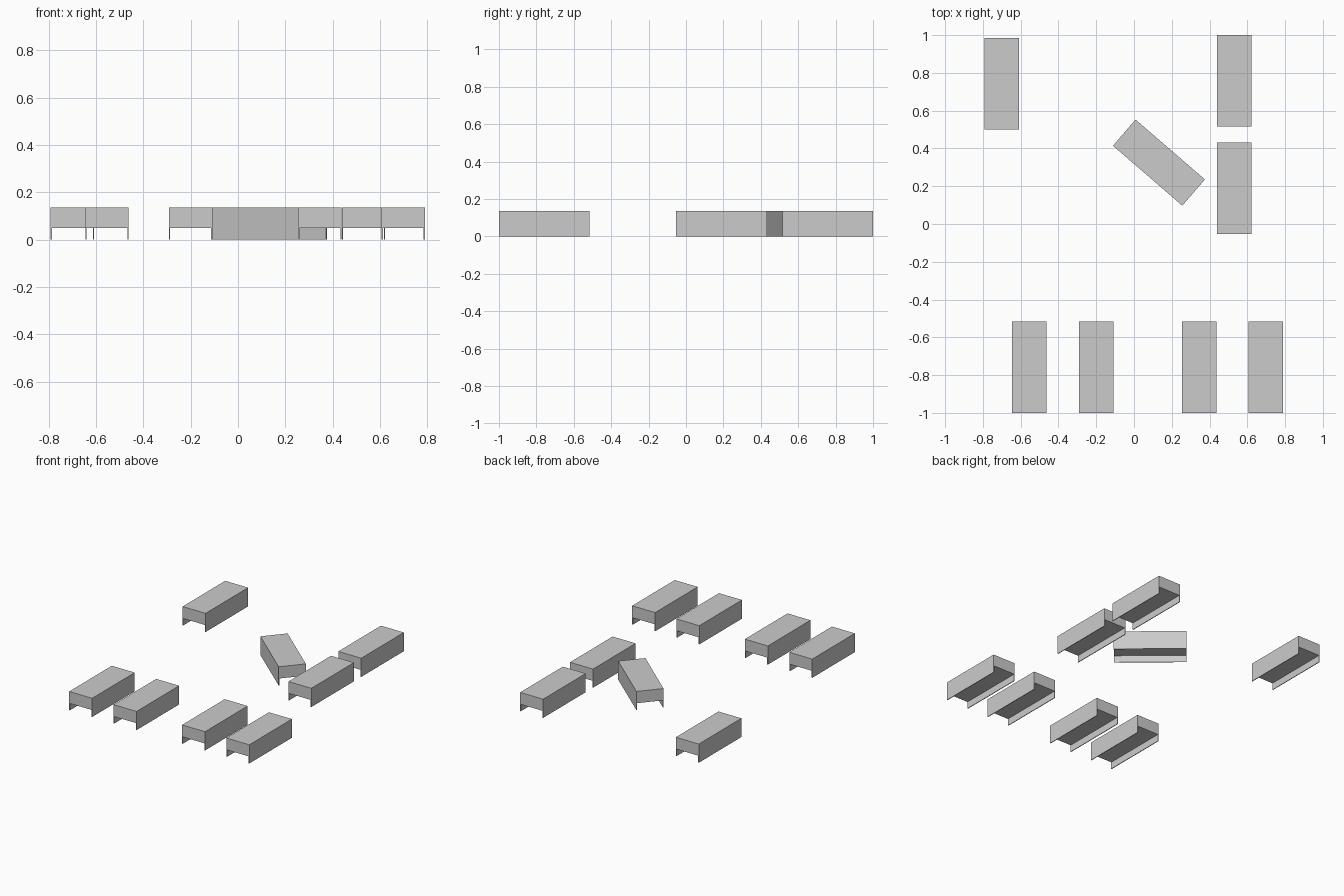
import bpy, bmesh, math
from mathutils import Matrix

if "Cube" in bpy.data.objects:
    bpy.data.objects.remove(bpy.data.objects["Cube"])

W, L, H = 0.183, 0.485, 0.135   # desk width, length, height
GAP, T = 0.05, 0.005            # clearance under body, side panel thickness


def desk_mesh():
    """Notched end profile (body with two thin side panels) extruded along y."""
    w = W / 2
    profile = [(-w, 0), (-w + T, 0), (-w + T, GAP), (w - T, GAP),
               (w - T, 0), (w, 0), (w, H), (-w, H)]
    bm = bmesh.new()
    face = bm.faces.new([bm.verts.new((x, -L / 2, z)) for x, z in profile])
    ext = bmesh.ops.extrude_face_region(bm, geom=[face])
    moved = [v for v in ext["geom"] if isinstance(v, bmesh.types.BMVert)]
    bmesh.ops.translate(bm, verts=moved, vec=(0, L, 0))
    bmesh.ops.recalc_face_normals(bm, faces=bm.faces)
    me = bpy.data.meshes.new("desk")
    bm.to_mesh(me)
    bm.free()
    return me


# desk positions: name, x, y, turn in degrees
layout = [("back_left_desk", -0.7, 0.742, 0),
          ("back_right_desk", 0.53, 0.7575, 0),
          ("middle_right_desk", 0.53, 0.19, 0),
          ("turned_desk", 0.132, 0.325, 49.2)]
# front row
layout += [(f"front_row_desk_{i + 1}", x, -0.7575, 0)
           for i, x in enumerate((-0.554, -0.2, 0.346, 0.6985))]

mesh = desk_mesh()
for name, x, y, turn in layout:
    ob = bpy.data.objects.new(name, mesh)
    ob.location = (x, y, 0)
    ob.rotation_euler.z = math.radians(turn)
    bpy.context.collection.objects.link(ob)
